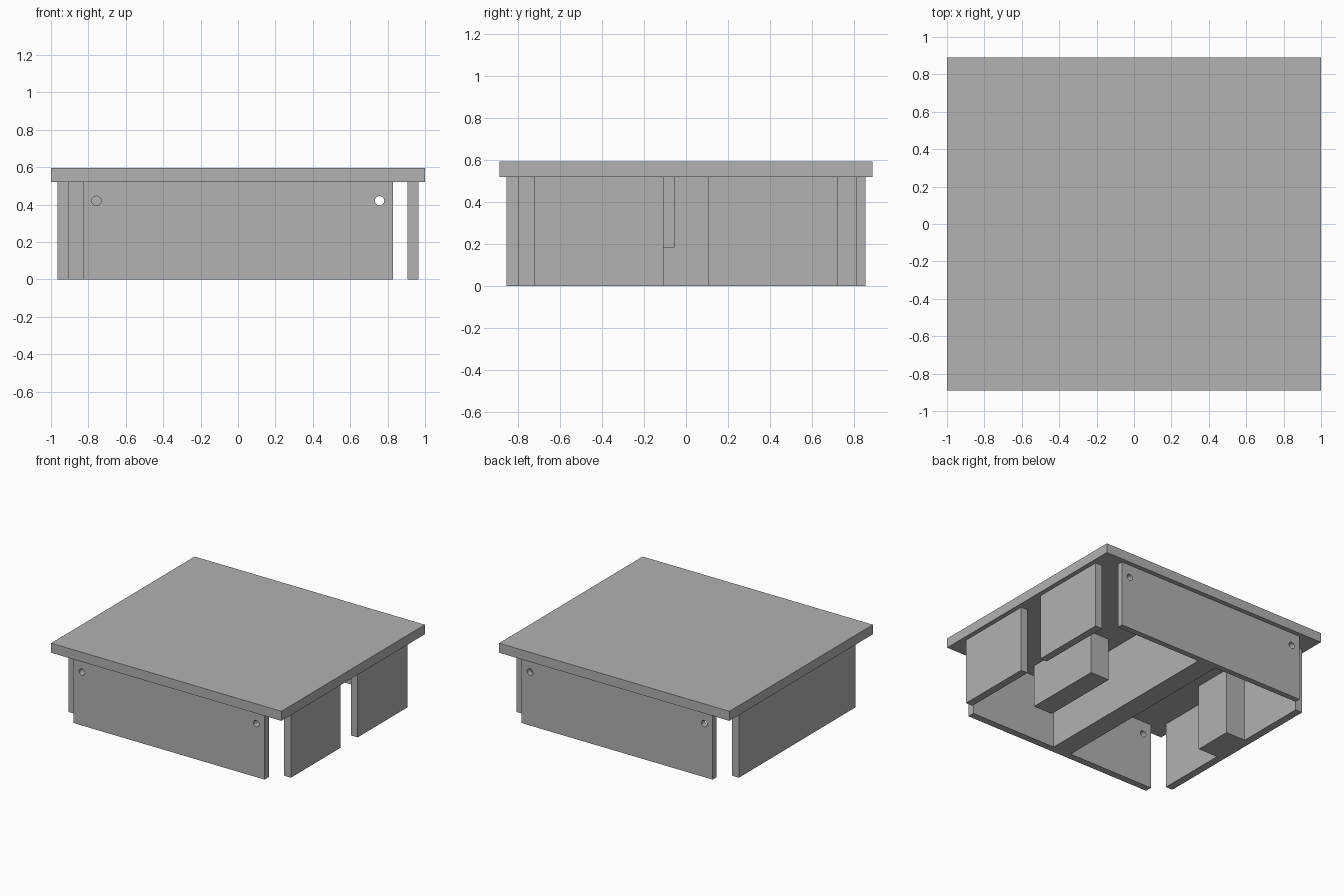
import bpy
import math

if "Cube" in bpy.data.objects:
    bpy.data.objects.remove(bpy.data.objects["Cube"])

grey = bpy.data.materials.new("matte_grey")
grey.diffuse_color = (0.445, 0.445, 0.445, 1)
grey.use_nodes = True
grey.node_tree.nodes["Principled BSDF"].inputs["Base Color"].default_value = grey.diffuse_color


def box(name, x, y, z):
    """Box from its (min, max) range on each axis."""
    bpy.ops.mesh.primitive_cube_add(size=1)
    ob = bpy.context.object
    ob.name = name
    for v in ob.data.vertices:
        v.co = [r[0] if c < 0 else r[1] for c, r in zip(v.co, (x, y, z))]
    ob.data.materials.append(grey)
    return ob


def drill(panel, x, y, z, radius):
    """Cut a round hole through a panel along y."""
    bpy.ops.mesh.primitive_cylinder_add(vertices=32, radius=radius, depth=0.3,
                                        location=(x, y, z), rotation=(math.pi / 2, 0, 0))
    cutter = bpy.context.object
    cutter.hide_render = True
    cutter.data.materials.append(grey)
    mod = panel.modifiers.new("hole", 'BOOLEAN')
    mod.operation = 'DIFFERENCE'
    mod.solver = 'EXACT'
    mod.object = cutter
    bpy.context.view_layer.objects.active = panel
    bpy.ops.object.modifier_apply(modifier=mod.name)
    bpy.data.objects.remove(cutter)


FULL = (0, 0.52)

# Flat top slab
box("top_slab", (-1, 1), (-0.89, 0.89), (0.52, 0.595))

# Front and back panels, each with two holes
for name, y in (("front_panel", (-0.855, -0.80)), ("back_panel", (0.81, 0.855))):
    panel = box(name, (-0.83, 0.83), y, FULL)
    for x in (-0.757, 0.757):
        drill(panel, x, sum(y) / 2, 0.42, 0.025)

# Side panels: one solid, one split by a gap
box("left_panel", (-0.965, -0.905), (-0.722, 0.722), FULL)
box("right_panel_front", (0.905, 0.965), (-0.722, -0.107), FULL)
box("right_panel_back", (0.905, 0.965), (0.107, 0.722), FULL)

# Inner beam and blocks
box("centre_beam", (-0.08, 0.08), (-0.80, 0.81), FULL)
box("left_block", (-0.905, -0.735), (-0.155, 0.155), FULL)
box("hanging_block", (0.19, 0.355), (-0.69, -0.055), (0.185, 0.52))
